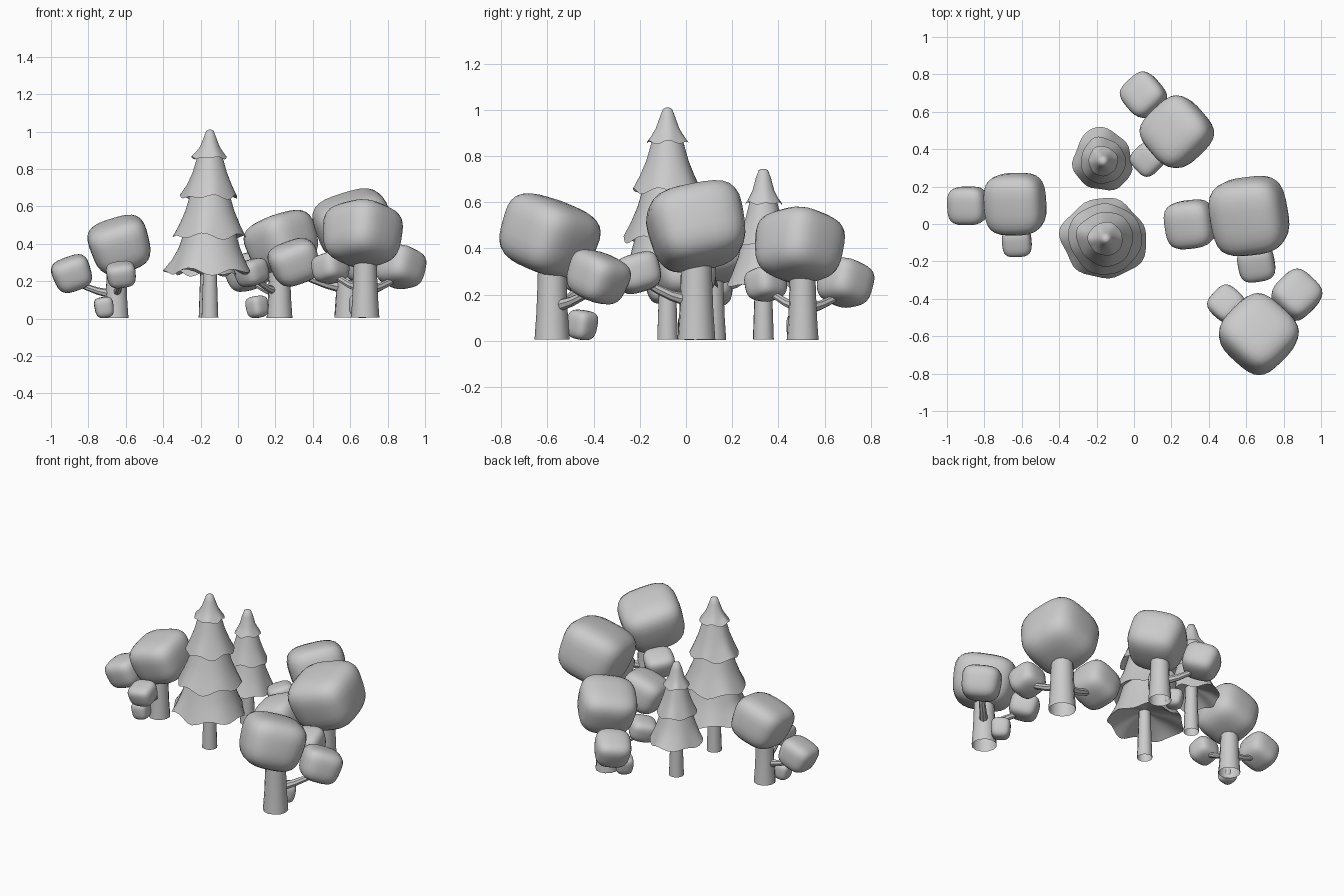
import bpy, bmesh, math
from mathutils import Vector, Matrix

if "Cube" in bpy.data.objects:
    bpy.data.objects.remove(bpy.data.objects["Cube"])


def finish(bm, name, matrix, angle=40):
    bmesh.ops.recalc_face_normals(bm, faces=bm.faces)
    me = bpy.data.meshes.new(name)
    bm.to_mesh(me)
    bm.free()
    ob = bpy.data.objects.new(name, me)
    bpy.context.collection.objects.link(ob)
    ob.matrix_world = matrix
    bpy.ops.object.select_all(action='DESELECT')
    bpy.context.view_layer.objects.active = ob
    ob.select_set(True)
    bpy.ops.object.shade_smooth_by_angle(angle=math.radians(angle))
    return ob


def loft(bm, rings, cap_end=False):
    """Skin a list of equally long point rings."""
    vs = [[bm.verts.new(p) for p in ring] for ring in rings]
    n = len(vs[0])
    for a, b in zip(vs, vs[1:]):
        for i in range(n):
            j = (i + 1) % n
            bm.faces.new((a[i], a[j], b[j], b[i]))
    if cap_end:
        bm.faces.new(vs[-1])


def soft_block(name, matrix, centre, half, tilt):
    """Leaf clump: a cube pushed out to a rounded, tapered block, turned 45ish then tilted."""
    bm = bmesh.new()
    bmesh.ops.create_cube(bm, size=2)
    bmesh.ops.subdivide_edges(bm, edges=bm.edges, cuts=7, use_grid_fill=True)
    turn = [Matrix.Rotation(math.radians(a), 3, ax) for a, ax in zip((*tilt, 47), 'XYZ')]
    rot = turn[0] @ turn[1] @ turn[2]
    p = 3.3
    for v in bm.verts:
        d = v.co.normalized()
        d /= sum(abs(c) ** p for c in d) ** (1 / p)
        taper = 1 + 0.06 * d.z
        v.co = rot @ Vector((d.x * half[0] * taper, d.y * half[1] * taper,
                             d.z * half[2])) + Vector(centre)
    finish(bm, name, matrix)


def tube(name, matrix, path, sides=12):
    """Tube through (x, y, z, radius) stations, open at both ends."""
    bm = bmesh.new()
    pts = [Vector(s[:3]) for s in path]
    rings = []
    for i, s in enumerate(path):
        d = pts[min(i + 1, len(pts) - 1)] - pts[max(i - 1, 0)]
        q = Vector((0, 0, 1)).rotation_difference(d)
        if d.z > 0.9 * d.length:
            q.identity()
        rings.append([pts[i] + q @ Vector((s[3] * math.cos(t), s[3] * math.sin(t), 0))
                      for t in (2 * math.pi * k / sides for k in range(sides))])
    loft(bm, rings)
    finish(bm, name, matrix)


def placement(x, y, turn, scale):
    return (Matrix.Translation((x, y, 0)) @ Matrix.Rotation(math.radians(turn), 4, 'Z')
            @ Matrix.Scale(scale, 4))


def round_tree(label, x, y, turn, scale, bush=True):
    m = placement(x, y, turn, scale)
    tube(label + "_trunk", m, [(0, 0, 0.005, 0.076), (0, 0, 0.12, 0.068),
                               (0, 0, 0.25, 0.063), (0, 0, 0.38, 0.06)])
    soft_block(label + "_crown", m, (-0.015, -0.015, 0.452), (0.182, 0.186, 0.16), (-20, 4))
    # side clumps on bent branches
    soft_block(label + "_large_clump", m, (0.188, 0.198, 0.275), (0.118, 0.116, 0.104), (-20, 8))
    tube(label + "_large_branch", m, [(0.02, 0.02, 0.15, 0.028), (0.08, 0.085, 0.17, 0.022),
                                      (0.13, 0.135, 0.195, 0.019), (0.19, 0.2, 0.25, 0.018)], 8)
    soft_block(label + "_small_clump", m, (-0.185, 0.15, 0.27), (0.089, 0.087, 0.076), (-16, -6))
    tube(label + "_small_branch", m, [(-0.02, 0.02, 0.16, 0.026), (-0.08, 0.065, 0.18, 0.02),
                                      (-0.13, 0.105, 0.21, 0.018), (-0.185, 0.15, 0.26, 0.016)], 8)
    if bush:
        soft_block(label + "_bush", m, (-0.02, 0.13, 0.069), (0.058, 0.058, 0.064), (-8, 4))


def pine(label, x, y, turn, layers, tip, trunk_r):
    m = placement(x, y, turn, 1)
    tube(label + "_trunk", m, [(0, 0, 0.005, trunk_r), (0, 0, 0.2, trunk_r * 0.85),
                               (0, 0, 0.45, trunk_r * 0.7)])
    n = 40
    for k, (top_r, top_z, rim_r, rim_z) in enumerate(layers):
        dz, dr = top_z - rim_z, rim_r - top_r
        # skirt profile: radius, height, ragged amount
        prof = [(trunk_r * 0.6, rim_z + 0.07, 0), (rim_r * 0.72, rim_z + 0.035, 0.5),
                (rim_r, rim_z, 1), (top_r + dr * 0.68, rim_z + dz * 0.25, 0.5),
                (top_r + dr * 0.35, rim_z + dz * 0.55, 0.2), (top_r, top_z, 0)]
        if k == 0:
            prof[-1:] = [(0.033, tip - 0.04, 0), (0.02, tip - 0.006, 0), (0.008, tip, 0)]
        low = 1 if k == len(layers) - 1 else 0.5
        bm = bmesh.new()
        rings = []
        for r, z, w in prof:
            ring = []
            for i in range(n):
                t = 2 * math.pi * i / n
                tail = max(0, math.cos(t)) ** 10          # one long drooping lobe
                wave = 0.04 * math.sin(3 * t + k * 1.7) + 0.025 * math.sin(7 * t + k * 2.3)
                rr = r * (1 + w * low * (wave + 0.2 * tail))
                zz = z + w * rim_r * (0.06 * math.sin(6 * t + k * 2.1) + 0.04 * math.sin(4 * t + k))
                ring.append((rr * math.cos(t), rr * math.sin(t), zz))
            rings.append(ring)
        loft(bm, rings, True)
        finish(bm, f"{label}_skirt_{k + 1}", m, 45)


# broad-leaved trees
round_tree("front_tree", 0.68, -0.58, 0, 1.0)
round_tree("back_tree", 0.222, 0.505, 86, 0.91)
round_tree("left_tree", -0.65, 0.11, 136, 0.87)
round_tree("right_tree", 0.597, 0.045, 142, 1.09, bush=False)

# pines: (top radius, top height, rim radius, rim height) per skirt
pine("tall_pine", -0.15, -0.08, 166,
     [(0.03, 0.97, 0.09, 0.86), (0.062, 0.885, 0.146, 0.65),
      (0.098, 0.69, 0.19, 0.44), (0.13, 0.49, 0.215, 0.25)], 1.01, 0.046)
pine("small_pine", -0.165, 0.335, 110,
     [(0.03, 0.7, 0.078, 0.595), (0.055, 0.62, 0.12, 0.42),
      (0.085, 0.46, 0.158, 0.24)], 0.745, 0.046)
